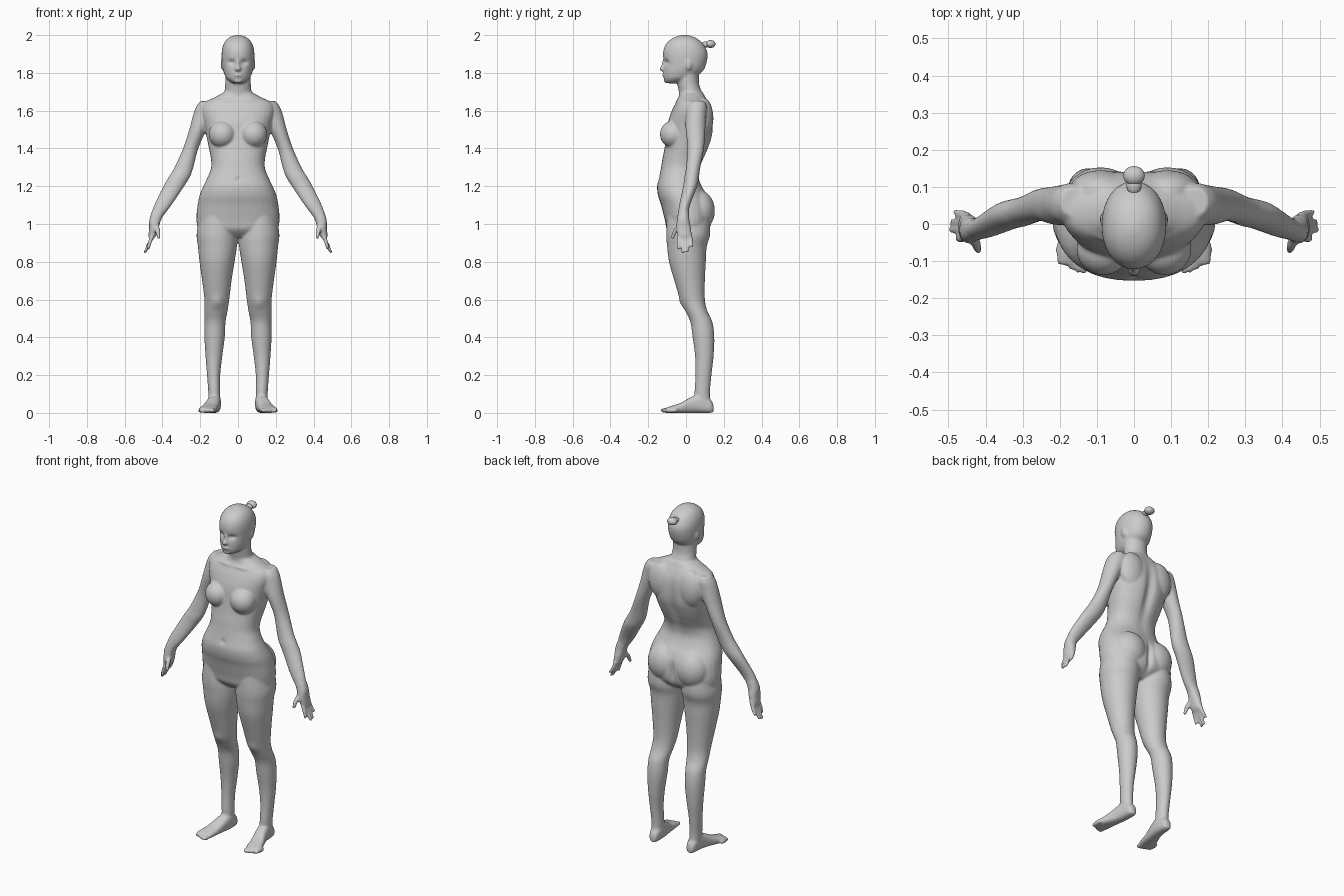
import bpy, bmesh, math
from mathutils import Vector, Matrix

bm = bmesh.new()


def spline(rows, steps=5):
    """Catmull-Rom interpolation of every column."""
    out = []
    for i in range(len(rows) - 1):
        a, b, c, d = (rows[max(0, min(len(rows) - 1, i + k))] for k in (-1, 0, 1, 2))
        for s in range(steps):
            t = s / steps
            out.append([0.5 * (2 * q + (r - p) * t + (2 * p - 5 * q + 4 * r - u) * t * t
                               + (3 * q - p - 3 * r + u) * t ** 3)
                        for p, q, r, u in zip(a, b, c, d)])
    return out + [list(rows[-1])]


def loft(rows, power=2.0, along_y=False, sides=32):
    """Rows: position, then low/high bounds of the section in both directions."""
    rings = []
    for t, a0, a1, b0, b1 in spline(rows):
        ring = []
        for k in range(sides):
            c, s = math.cos(2 * math.pi * k / sides), math.sin(2 * math.pi * k / sides)
            a = (a0 + a1) / 2 + (a1 - a0) / 2 * math.copysign(abs(c) ** (2 / power), c)
            b = (b0 + b1) / 2 + (b1 - b0) / 2 * math.copysign(abs(s) ** (2 / power), s)
            ring.append(bm.verts.new((a, t, b) if along_y else (a, b, t)))
        rings.append(ring)
    for lo, hi in zip(rings, rings[1:]):
        for k in range(sides):
            bm.faces.new((lo[k], lo[k - 1], hi[k - 1], hi[k]))
    bm.faces.new(rings[0])
    bm.faces.new(rings[-1])


def blob(center, radii, target=None):
    m = Matrix.Translation(center) @ Matrix.Diagonal((*radii, 1))
    bmesh.ops.create_uvsphere(target or bm, u_segments=28, v_segments=18, radius=1, matrix=m)


def digit(start, mid, end, r):
    rows = []
    for p, k in ((start, 1), (mid, 1), (end, 0.75)):
        rows.append((p[2], p[0] - r * k, p[0] + r * k, p[1] - r * k, p[1] + r * k))
    loft(rows, sides=12)
    blob(end, (r * 0.75,) * 3)


# leg
loft([(1.06, 0.02, 0.2, -0.1, 0.12), (0.95, 0.003, 0.219, -0.105, 0.128),
      (0.88, 0.006, 0.212, -0.1, 0.11), (0.8, 0.018, 0.204, -0.09, 0.105),
      (0.7, 0.034, 0.19, -0.062, 0.1), (0.6, 0.046, 0.178, -0.03, 0.1),
      (0.54, 0.055, 0.178, -0.003, 0.113), (0.48, 0.066, 0.178, 0.023, 0.14),
      (0.4, 0.07, 0.178, 0.035, 0.15), (0.3, 0.083, 0.172, 0.048, 0.146),
      (0.2, 0.094, 0.164, 0.05, 0.135), (0.1, 0.094, 0.157, 0.045, 0.127),
      (0.03, 0.095, 0.155, 0.05, 0.135)])
# foot and toes
loft([(0.146, 0.108, 0.136, 0.005, 0.04), (0.13, 0.096, 0.15, 0, 0.07),
      (0.08, 0.09, 0.158, 0, 0.1), (0.03, 0.095, 0.168, 0, 0.085),
      (-0.03, 0.106, 0.19, 0, 0.052), (-0.08, 0.114, 0.206, 0, 0.036),
      (-0.108, 0.122, 0.208, 0, 0.026)], power=2.6, along_y=True)
for i in range(5):
    blob((0.135 + 0.0165 * i, -0.108 + 0.004 * i * i * 0.6, 0.013),
         (0.014 - 0.0012 * i, 0.028, 0.013))

# arm
loft([(1.65, 0.13, 0.2, 0.02, 0.1), (1.62, 0.11, 0.222, 0.0, 0.11),
      (1.57, 0.12, 0.24, -0.003, 0.107), (1.5, 0.165, 0.258, -0.002, 0.102),
      (1.4, 0.21, 0.291, 0.008, 0.095), (1.3, 0.236, 0.336, 0, 0.076),
      (1.25, 0.254, 0.366, -0.008, 0.069), (1.2, 0.285, 0.395, -0.015, 0.06),
      (1.1, 0.352, 0.444, -0.036, 0.022), (1.04, 0.398, 0.464, -0.045, 0.013)])
# palm
loft([(1.06, 0.39, 0.458, -0.042, 0.016), (1.02, 0.408, 0.47, -0.048, 0.018),
      (0.98, 0.42, 0.47, -0.052, 0.026), (0.945, 0.43, 0.474, -0.045, 0.028),
      (0.925, 0.442, 0.472, -0.038, 0.026)], power=2.4)
# fingers and thumb
for y0, y1, x1, z1 in ((-0.036, -0.04, 0.474, 0.872), (-0.014, -0.016, 0.492, 0.852),
                       (0.006, 0.006, 0.489, 0.856), (0.022, 0.032, 0.48, 0.885)):
    digit((0.448, y0, 0.95), (0.466, (y0 + y1) / 2, 0.905), (x1, y1, z1), 0.0115)
digit((0.432, -0.03, 1.0), (0.425, -0.056, 0.965), (0.42, -0.07, 0.93), 0.0135)

# chest, buttock and ear volumes
blob((0.083, -0.068, 1.475), (0.072, 0.07, 0.072))
blob((0.09, 0.065, 1.07), (0.1, 0.088, 0.11))
blob((0.09, 0.09, 1.56), (0.085, 0.055, 0.11))
blob((0.082, 0.012, 1.845), (0.01, 0.02, 0.03))

# mirror the one-sided parts
copy = bmesh.ops.duplicate(bm, geom=bm.verts[:] + bm.edges[:] + bm.faces[:])["geom"]
for v in copy:
    if isinstance(v, bmesh.types.BMVert):
        v.co.x *= -1


def centred(rows):
    return [(z, -w, w, f, b) for z, w, f, b in rows]


# torso
loft(centred([(0.93, 0.09, -0.06, 0.07), (0.97, 0.2, -0.1, 0.12), (1.02, 0.22, -0.112, 0.138),
              (1.1, 0.214, -0.132, 0.135), (1.15, 0.204, -0.148, 0.115),
              (1.2, 0.184, -0.153, 0.085), (1.25, 0.16, -0.142, 0.068),
              (1.3, 0.142, -0.132, 0.075), (1.35, 0.144, -0.124, 0.098),
              (1.4, 0.154, -0.114, 0.12), (1.47, 0.168, -0.104, 0.142),
              (1.54, 0.182, -0.095, 0.145), (1.6, 0.195, -0.075, 0.138),
              (1.64, 0.182, -0.055, 0.122), (1.67, 0.125, -0.04, 0.105),
              (1.695, 0.078, -0.035, 0.092)]), power=2.25)
# neck
loft(centred([(1.6, 0.09, -0.04, 0.11), (1.66, 0.08, -0.036, 0.1), (1.7, 0.072, -0.038, 0.085),
              (1.74, 0.068, -0.045, 0.07), (1.8, 0.068, -0.05, 0.068)]))
# head
loft(centred([(1.745, 0.026, -0.1, -0.03), (1.757, 0.045, -0.112, 0.0),
              (1.775, 0.064, -0.118, 0.045), (1.81, 0.078, -0.12, 0.09),
              (1.85, 0.085, -0.117, 0.108), (1.9, 0.087, -0.122, 0.115),
              (1.94, 0.081, -0.113, 0.1), (1.97, 0.066, -0.09, 0.075),
              (1.99, 0.042, -0.058, 0.042), (2.001, 0.012, -0.022, 0.004)]), power=2.1)
# nose, lips and chin
blob((0, -0.123, 1.822), (0.016, 0.018, 0.014))
blob((0, -0.117, 1.842), (0.009, 0.014, 0.03))
blob((0, -0.112, 1.788), (0.025, 0.015, 0.011))
blob((0, -0.102, 1.758), (0.022, 0.016, 0.013))

bmesh.ops.recalc_face_normals(bm, faces=bm.faces[:])
mesh = bpy.data.meshes.new("body")
bm.to_mesh(mesh)
bm.free()
body = bpy.data.objects.new("body", mesh)
bpy.context.collection.objects.link(body)
bpy.context.view_layer.objects.active = body
body.select_set(True)

# fuse the parts into one skin
fuse = body.modifiers.new("fuse", "REMESH")
fuse.mode = "VOXEL"
fuse.voxel_size = 0.006
soften = body.modifiers.new("soften", "SMOOTH")
soften.factor = 0.5
soften.iterations = 7
for name in ("fuse", "soften"):
    bpy.ops.object.modifier_apply(modifier=name)


def sculpt(center, radii, push):
    """Push the skin around a point, on both sides."""
    for side in ((1, -1) if center[0] else (1,)):
        for v in body.data.vertices:
            d = [(v.co[i] - center[i] * (side if i == 0 else 1)) / radii[i] for i in range(3)]
            q = d[0] ** 2 + d[1] ** 2 + d[2] ** 2
            if q < 6:
                v.co += Vector((push[0] * side, push[1], push[2])) * math.exp(-q)


sculpt((0.034, -0.108, 1.856), (0.02, 0.035, 0.013), (0, 0.013, 0))    # eye socket
sculpt((0, 0.13, 1.43), (0.028, 0.07, 0.17), (0, -0.018, 0))           # spine
sculpt((0, 0.13, 1.04), (0.016, 0.07, 0.07), (0, -0.02, 0))            # cleft
sculpt((0.112, -0.015, 0.585), (0.03, 0.04, 0.035), (0, -0.008, 0))    # knee
sculpt((0, -0.14, 1.235), (0.012, 0.03, 0.014), (0, 0.007, 0))         # navel
sculpt((0.06, -0.04, 1.655), (0.05, 0.04, 0.01), (0, -0.006, 0))       # collarbone
bpy.ops.object.shade_smooth()

# hair bun
bun_bm = bmesh.new()
blob((0, 0.13, 1.953), (0.029, 0.026, 0.021), bun_bm)
blob((0, 0.104, 1.95), (0.02, 0.025, 0.016), bun_bm)
bun_mesh = bpy.data.meshes.new("hair_bun")
bun_bm.to_mesh(bun_mesh)
bun_bm.free()
bun_mesh.shade_smooth()
bpy.context.collection.objects.link(bpy.data.objects.new("hair_bun", bun_mesh))
